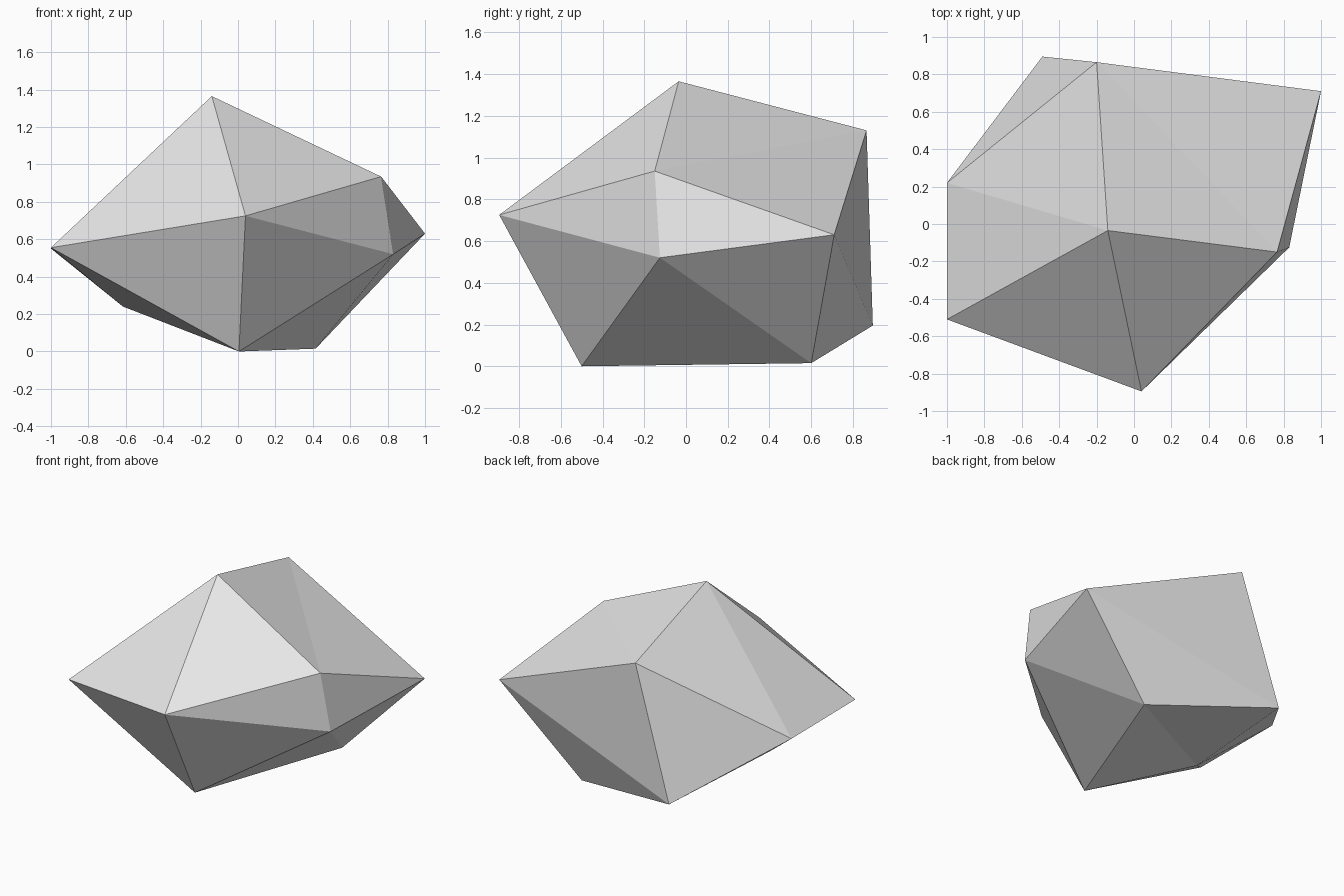
import bpy
import bmesh

default_cube = bpy.data.objects.get("Cube")
if default_cube:
    bpy.data.objects.remove(default_cube, do_unlink=True)

# Stone colour
stone = bpy.data.materials.new("pale_grey_stone")
stone.use_nodes = True
grey = (0.8, 0.8, 0.8, 1.0)
stone.diffuse_color = grey
stone.node_tree.nodes["Principled BSDF"].inputs["Base Color"].default_value = grey

# Rock corners: a peak, two staggered rings of five, and a base point
peak = (-0.14, -0.035, 1.365)
upper_ring = [(0.04, -0.895, 0.725), (0.765, -0.15, 0.935), (-0.2, 0.865, 1.13),
              (-1.0, 0.22, 0.55), (-1.0, -0.51, 0.555)]
lower_ring = [(0.005, -0.5, 0.0), (0.83, -0.125, 0.52), (1.0, 0.71, 0.63),
              (-0.49, 0.895, 0.195), (-0.615, -0.09, 0.24)]
base = (0.415, 0.6, 0.015)

# Join the rings into a faceted boulder
bm = bmesh.new()
top = bm.verts.new(peak)
upper = [bm.verts.new(p) for p in upper_ring]
lower = [bm.verts.new(p) for p in lower_ring]
bottom = bm.verts.new(base)
count = len(upper)
for i in range(count):
    j = (i + 1) % count
    bm.faces.new((top, upper[i], upper[j]))
    bm.faces.new((upper[i], lower[i], lower[j]))
    bm.faces.new((upper[i], lower[j], upper[j]))
    bm.faces.new((bottom, lower[j], lower[i]))
bmesh.ops.recalc_face_normals(bm, faces=bm.faces)

mesh = bpy.data.meshes.new("rock")
bm.to_mesh(mesh)
bm.free()
mesh.materials.append(stone)
rock = bpy.data.objects.new("rock", mesh)
bpy.context.collection.objects.link(rock)
